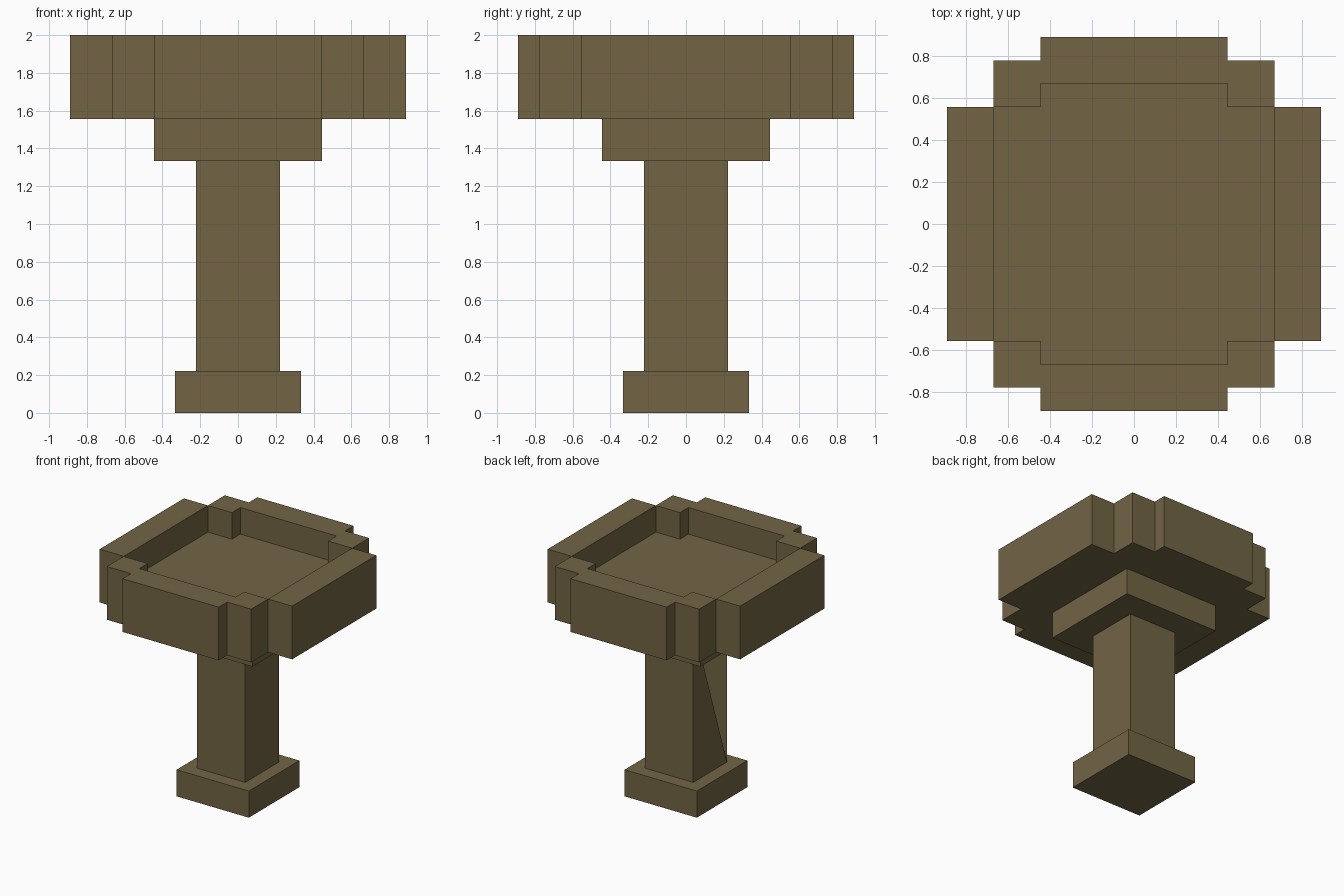
import bpy
import bmesh

cube = bpy.data.objects.get("Cube")
if cube:
    bpy.data.objects.remove(cube, do_unlink=True)

U = 1 / 9  # block size: the model is 18 blocks tall

stone = bpy.data.materials.new("brown_stone")
stone.use_nodes = True
colour = (0.17, 0.13, 0.06, 1)
stone.diffuse_color = colour
stone.node_tree.nodes["Principled BSDF"].inputs["Base Color"].default_value = colour


def finish(name, bm):
    bmesh.ops.recalc_face_normals(bm, faces=bm.faces)
    mesh = bpy.data.meshes.new(name)
    bm.to_mesh(mesh)
    bm.free()
    mesh.materials.append(stone)
    obj = bpy.data.objects.new(name, mesh)
    bpy.context.collection.objects.link(obj)
    return obj


def prism(name, outline, z0, z1):
    """Extrude a flat outline, all measures in blocks."""
    bm = bmesh.new()
    face = bm.faces.new([bm.verts.new((x * U, y * U, z0 * U)) for x, y in outline])
    top = bmesh.ops.extrude_face_region(bm, geom=[face], use_keep_orig=True)["geom"]
    verts = [v for v in top if isinstance(v, bmesh.types.BMVert)]
    bmesh.ops.translate(bm, verts=verts, vec=(0, 0, (z1 - z0) * U))
    return finish(name, bm)


def block(name, x0, x1, y0, y1, z0, z1):
    return prism(name, [(x0, y0), (x1, y0), (x1, y1), (x0, y1)], z0, z1)


# Pedestal
block("base", -3, 3, -3, 3, 0, 2)
column = block("column", -2, 2, -2, 2, 2, 14)
block("bowl_support", -4, 4, -4, 4, 12, 14)

# The column's -x side is half open: drop its upper front triangle
bm = bmesh.new()
bm.from_mesh(column.data)
bm.normal_update()
side = next(f for f in bm.faces if f.normal.x < -0.9)
corner = max(side.verts, key=lambda v: v.co.z - v.co.y)
others = [v for v in side.verts if v is not corner]
bm.faces.remove(side)
tri = bm.faces.new(others)
tri.normal_update()
if tri.normal.x > 0:
    tri.normal_flip()
bm.to_mesh(column.data)
bm.free()

# Basin floor with stepped corners
quarter = [(6, 5), (4, 5), (4, 6)]
half = quarter + [(-x, y) for x, y in reversed(quarter)]
prism("basin_floor", half + [(-x, -y) for x, y in half], 14, 16)

# Rim blocks, mirrored around the basin
for sx, side_name in ((-1, "right"), (1, "left")):
    xs = sorted((6 * sx, 8 * sx))
    block(f"rim_{side_name}", *xs, -5, 5, 14, 18)
    for sy, end_name in ((-1, "front"), (1, "back")):
        xs, ys = sorted((4 * sx, 6 * sx)), sorted((5 * sy, 7 * sy))
        block(f"rim_corner_{end_name}_{side_name}", *xs, *ys, 14, 18)
for sy, end_name in ((-1, "front"), (1, "back")):
    block(f"rim_{end_name}", -4, 4, *sorted((6 * sy, 8 * sy)), 14, 18)
